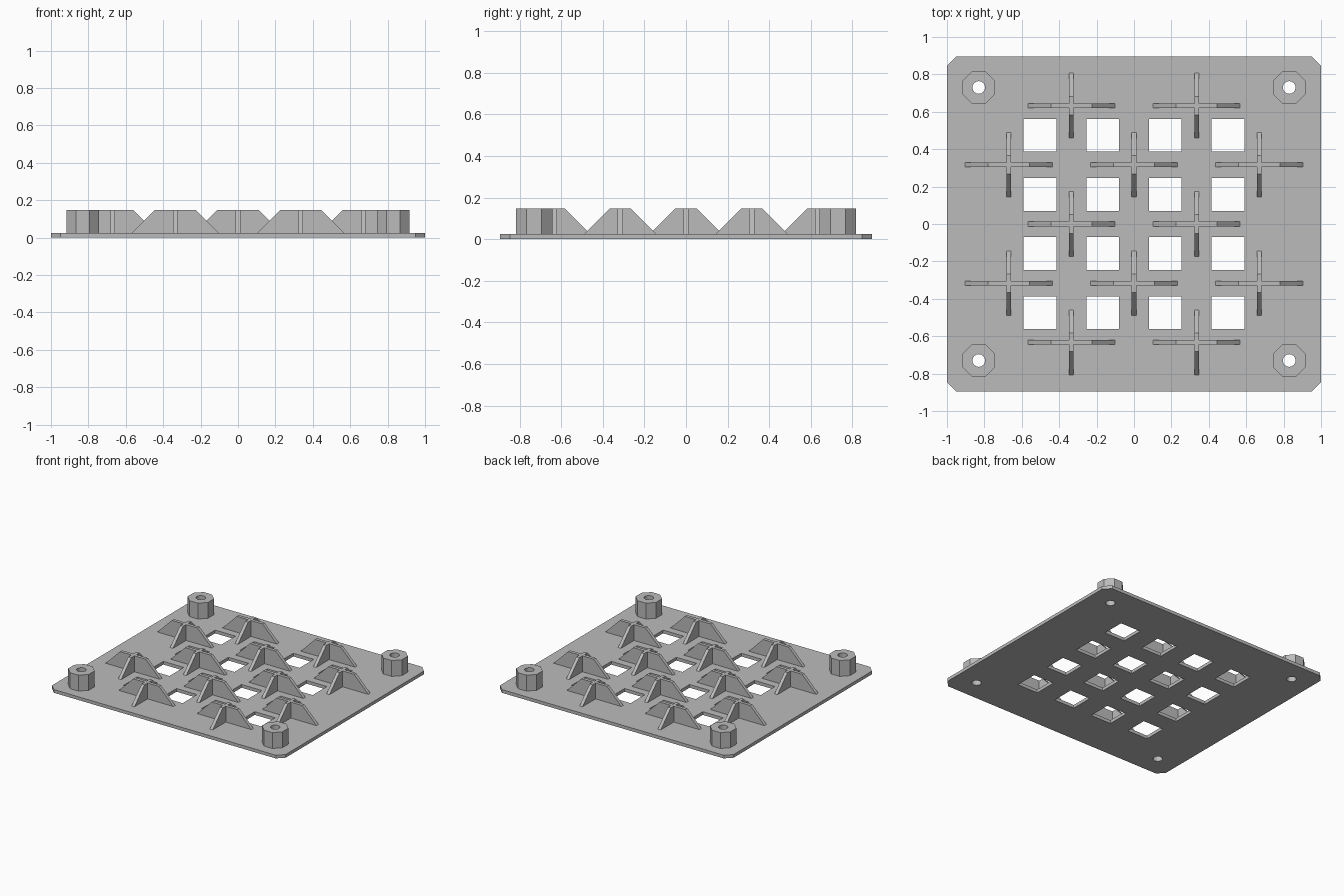
import bpy, bmesh
from math import cos, sin, pi
from mathutils import Matrix

cube = bpy.data.objects.get("Cube")
if cube:
    bpy.data.objects.remove(cube)

gray = bpy.data.materials.new("plain gray")
gray.use_nodes = True
color = (0.5, 0.5, 0.5, 1)
gray.diffuse_color = color
gray.node_tree.nodes["Principled BSDF"].inputs["Base Color"].default_value = color

PLATE = 0.025    # plate thickness
TOP = 0.148      # height of fins and bosses
DX, DY = 0.335, 0.3165   # pitch of the pattern


def ring(x, y, radius, sides, turn=0.0):
    return [(x + radius * cos(2 * pi * i / sides + turn),
             y + radius * sin(2 * pi * i / sides + turn)) for i in range(sides)]


def rect(x, y, half):
    return [(x - half, y - half), (x + half, y - half), (x + half, y + half), (x - half, y + half)]


def prism(name, loops, low, high, matrix=Matrix()):
    """Extrude an outline, with further loops as holes, from low to high."""
    curve = bpy.data.curves.new(name, "CURVE")
    curve.dimensions = "2D"
    curve.fill_mode = "BOTH"
    curve.extrude = (high - low) / 2
    for loop in loops:
        spline = curve.splines.new("POLY")
        spline.points.add(len(loop) - 1)
        for point, (x, y) in zip(spline.points, loop):
            point.co = (x, y, 0, 1)
        spline.use_cyclic_u = True
    temp = bpy.data.objects.new(name + "_outline", curve)
    bpy.context.collection.objects.link(temp)
    bpy.context.view_layer.update()
    mesh = bpy.data.meshes.new_from_object(temp.evaluated_get(bpy.context.evaluated_depsgraph_get()))
    bpy.data.objects.remove(temp)
    bm = bmesh.new()
    bm.from_mesh(mesh)
    bmesh.ops.remove_doubles(bm, verts=bm.verts, dist=0.0001)
    bmesh.ops.recalc_face_normals(bm, faces=bm.faces)
    bm.transform(matrix @ Matrix.Translation((0, 0, (low + high) / 2)))
    for face in bm.faces:
        face.smooth = False
    bm.to_mesh(mesh)
    bm.free()
    mesh.materials.clear()
    mesh.materials.append(gray)
    mesh.name = name
    obj = bpy.data.objects.new(name, mesh)
    bpy.context.collection.objects.link(obj)
    return obj


# Base plate with clipped corners, square windows and screw holes
w, d, c = 1.0, 0.895, 0.05
outline = [(w - c, -d), (w, c - d), (w, d - c), (w - c, d),
           (c - w, d), (-w, d - c), (-w, c - d), (c - w, -d)]
corners = [(sx * 0.83, sy * 0.73) for sx in (-1, 1) for sy in (-1, 1)]
holes = [ring(x, y, 0.034, 16) for x, y in corners]
windows = [rect(i * DX, j * DY, 0.0875)
           for i in (-1.5, -0.5, 0.5, 1.5) for j in (-1.5, -0.5, 0.5, 1.5)]
prism("base_plate", [outline] + windows + holes, 0, PLATE)

# Octagonal corner bosses
for n, ((x, y), hole) in enumerate(zip(corners, holes)):
    prism(f"corner_boss_{n + 1}", [ring(x, y, 0.0945, 8, pi / 8), hole], PLATE, TOP)

# Crossed fins with sloping ends, in staggered rows
upright = Matrix.Rotation(pi / 2, 4, "X")
quarter = Matrix.Rotation(pi / 2, 4, "Z")
rise = TOP - PLATE


def fin(name, top_half, place):
    foot = top_half + rise
    prism(name, [[(-foot, PLATE), (foot, PLATE), (top_half, TOP), (-top_half, TOP)]],
          -0.0125, 0.0125, place @ upright)


count = 0
for row in range(-2, 3):
    for col in ((-1, 1) if row % 2 == 0 else (-2, 0, 2)):
        count += 1
        place = Matrix.Translation((col * DX, row * DY, 0))
        fin(f"long_fin_{count}", 0.11, place)
        fin(f"short_fin_{count}", 0.05, place @ quarter)
